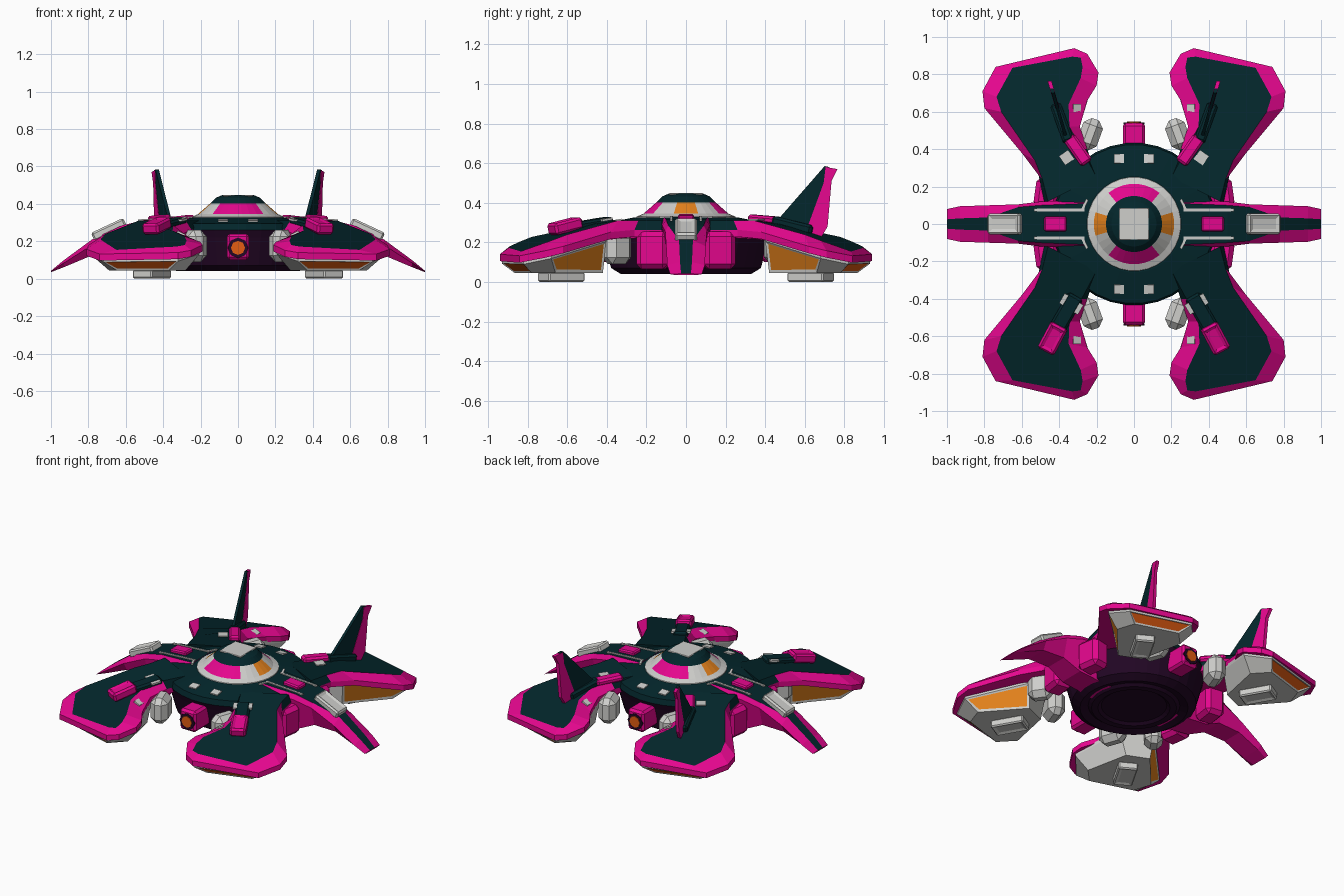
import bpy, bmesh, math
from mathutils import Matrix, Euler

if "Cube" in bpy.data.objects:
    bpy.data.objects.remove(bpy.data.objects["Cube"])

COLOURS = {
    "dark_teal": (0.001, 0.020, 0.025), "magenta": (0.78, 0.002, 0.27),
    "light_grey": (0.62, 0.62, 0.60), "orange": (0.80, 0.23, 0.012),
    "dark_purple": (0.016, 0.002, 0.018), "red_orange": (0.78, 0.11, 0.006)}
MATS = {}
for n, c in COLOURS.items():
    MATS[n] = bpy.data.materials.new(n)
    MATS[n].diffuse_color = (*c, 1)
NAMES = list(COLOURS)
T, M, G, O, P, R = range(6)

ONE = [(1, 1)]
SIDES = [(1, 1), (-1, 1)]
ENDS = [(1, 1), (1, -1)]
FRONT = [(1, -1), (-1, -1)]
QUADS = SIDES + FRONT


def finish(name, bm, signs=ONE):
    """Make one object per mirrored copy, keeping only the materials used."""
    used = sorted({f.material_index for f in bm.faces})
    for f in bm.faces:
        f.material_index = used.index(f.material_index)
    for sx, sy in signs:
        b = bm.copy()
        b.transform(Matrix.Diagonal((sx, sy, 1, 1)))
        bmesh.ops.recalc_face_normals(b, faces=b.faces[:])
        me = bpy.data.meshes.new(name)
        b.to_mesh(me)
        b.free()
        for i in used:
            me.materials.append(MATS[NAMES[i]])
        bpy.context.collection.objects.link(bpy.data.objects.new(name, me))
    bm.free()


def loft(loops, bands, cap0, cap1):
    """Skin equal-length loops; bands gives each strip a colour."""
    bm = bmesh.new()
    vs = [[bm.verts.new(p) for p in lp] for lp in loops]
    n = len(vs[0])
    for k, mat in enumerate(bands):
        for i in range(n):
            j = (i + 1) % n
            f = bm.faces.new((vs[k][i], vs[k][j], vs[k + 1][j], vs[k + 1][i]))
            f.material_index = mat(i) if callable(mat) else mat
    bm.faces.new(vs[0]).material_index = cap0
    bm.faces.new(vs[-1]).material_index = cap1
    bmesh.ops.recalc_face_normals(bm, faces=bm.faces[:])
    return bm


def circle(r, z, n):
    return [(r * math.cos((i + .5) * math.tau / n), r * math.sin((i + .5) * math.tau / n), z) for i in range(n)]


def box(name, c, size, mat, signs=ONE, rot=(0, 0, 0), bevel=0.0, inset=None):
    """Box with optional chamfer and an inset panel on its local top and bottom."""
    bm = bmesh.new()
    bmesh.ops.create_cube(bm, size=1, matrix=Matrix.Diagonal((*size, 1)))
    if bevel:
        bmesh.ops.bevel(bm, geom=bm.edges[:], offset=bevel, segments=1, affect='EDGES')
    for f in bm.faces:
        f.material_index = mat
    if inset is not None:
        bm.normal_update()
        fs = [f for f in bm.faces if abs(f.normal.z) > .9]
        bmesh.ops.inset_individual(bm, faces=fs, thickness=min(size[:2]) * .22, depth=-.008)
        for f in fs:
            f.material_index = inset
    e = Euler([math.radians(a) for a in rot]).to_matrix().to_4x4()
    bm.transform(Matrix.Translation(c) @ e)
    finish(name, bm, signs)


# Central hull: purple belly, teal deck
N = 32
finish("hull", loft([circle(r, z, N) for r, z in (
    (.20, .055), (.22, .04), (.26, .04), (.28, .055), (.33, .04), (.38, .07), (.42, .22),
    (.435, .26), (.425, .295), (.26, .326))], [P, P, P, P, P, P, P, T, T], P, T))


# Cockpit dome: grey ring, magenta front and back glass, orange side glass
def glass(i):
    a = (i + 1) * 360 / N % 180
    if abs(a - 90) < 40:
        return M
    return O if min(a, 180 - a) < 18 else G


finish("cockpit_dome", loft([circle(r, z, N) for r, z in (
    (.262, .30), (.25, .33), (.215, .345), (.15, .402), (.12, .432), (.085, .447))],
    [G, G, glass, T, T], T, T))
box("dome_cap", (0, 0, .444), (.16, .17, .009), G, bevel=.003)

# Diagonal wing pods
RIM = [(.20, .25), (.48, .12), (.51, .26), (.60, .38), (.80, .62), (.81, .71), (.74, .84), (.32, .94),
       (.25, .91), (.19, .81), (.20, .74), (.25, .66), (.29, .52), (.25, .40)]
DECK = [(.20, .25), (.46, .12), (.49, .24), (.53, .34), (.71, .60), (.735, .68), (.65, .835), (.33, .895),
        (.285, .89), (.275, .84), (.285, .78), (.35, .64), (.345, .52), (.28, .40)]


def lower(pts, dz, droop=0):
    """Lay points on the sloping pod surface, dz below it."""
    out = []
    for x, y in pts:
        s = .3 * x + .95 * y
        out.append((x, y, min(.311, .31 - .25 * (s - .5)) - dz - droop * max(0, s - .82)))
    return out


finish("wing_pod", loft([lower(RIM, .083), lower(RIM, .048), lower(DECK, 0, .2)],
                        [M, lambda i: T if i in (0, 1, 13) else M], M, T), QUADS)

# Grey landing housings under the pods, with inset orange lights
top = [(.775, .68), (.72, .82), (.32, .93), (.205, .80), (.30, .49), (.50, .40)]
low = [(.69, .66), (.65, .78), (.37, .865), (.28, .77), (.34, .48), (.48, .42)]
bm = loft([lower(top, .075), lower(top, .097), [(x, y, .045) for x, y in low]], [G, G], G, G)
bm.normal_update()
ends, sides = [], []
for f in bm.faces:
    c = f.calc_center_median()
    if .06 < c.z < .115 and f.normal.z < -.1:
        if f.normal.y > .4 and c.y > .8 and c.x < .6:
            ends.append(f)
        elif f.normal.x > .4 and c.y < .65:
            sides.append(f)
for fs, mat, t in ((ends, R, .012), (sides, O, .02)):
    bmesh.ops.inset_individual(bm, faces=fs, thickness=t, depth=-.004)
    for f in fs:
        f.material_index = mat
finish("landing_housing", bm, QUADS)
box("landing_foot", (.46, .63, .025), (.12, .21, .05), G, QUADS, (0, 0, -30), .008, G)

# Chamfered grey joints beside each pod neck
box("inner_joint", (.235, .48, .175), (.11, .17, .17), G, QUADS, (0, 0, 20), .035)
box("outer_joint", (.45, .35, .172), (.11, .15, .165), G, FRONT, (0, 0, -35), .035)

# Drooping side arms with a teal spine
loops = []
for x, w, c, zt, zb in ((.26, .13, .11, .327, .05), (.50, .12, .10, .314, .075), (.62, .105, .09, .285, .13),
                        (.78, .10, .035, .21, .125), (.93, .095, .03, .10, .062), (1.0, .08, .025, .042, .035)):
    s = min(.03, (zt - zb) * .4)
    loops.append([(x, -w * .7, zb), (x, -w, zt - s), (x, -c, zt), (x, c, zt), (x, w, zt - s), (x, w * .7, zb)])
finish("side_arm", loft(loops, [lambda i: T if i == 2 else M] * 5, M, M), SIDES)
box("arm_block", (.69, 0, .262), (.19, .11, .05), G, SIDES, (0, 25, 0), .01, G)
box("arm_hatch", (.42, 0, .322), (.12, .08, .035), M, SIDES, (0, 4, 0), .008)
box("arm_stripe", (.40, .075, .321), (.27, .014, .008), G, QUADS, (0, 3.5, 0))
box("deck_stripe", (.265, .10, .328), (.014, .07, .008), G, QUADS, (0, 0, 25))
box("arm_shoulder", (.465, .165, .16), (.13, .16, .19), M, QUADS, (0, 0, 8), .025)

# Engine ports at front and back
box("engine_port", (0, .46, .17), (.12, .16, .14), M, ENDS, bevel=.015)
for name, r, y, mat in (("engine_collar", .055, .537, P), ("engine_glow", .038, .541, R)):
    bm = bmesh.new()
    bmesh.ops.create_cone(bm, cap_ends=True, segments=8, radius1=r, radius2=r, depth=.012,
                          matrix=Matrix.Translation((0, y, .165)) @ Matrix.Rotation(math.pi / 2, 4, 'X'))
    for f in bm.faces:
        f.material_index = mat
    finish(name, bm, ENDS)


# Rear tail fins
def fin(name, prof, mat, half):
    loops = [[(.36 + (y - .45) * .29 + s * half, y, z) for y, z in prof] for s in (-1, 1)]
    finish(name, loft(loops, [mat], mat, mat), SIDES)


fin("tail_fin", [(.44, .27), (.46, .31), (.70, .585), (.725, .58), (.69, .45), (.62, .24)], T, .009)
fin("fin_trailing_edge", [(.60, .24), (.695, .50), (.705, .58), (.765, .57), (.735, .51), (.715, .28), (.68, .22)],
    M, .011)
box("fin_root", (.385, .54, .285), (.06, .22, .05), T, SIDES, (-13, 0, -20), .012)
box("fin_base_block", (.30, .395, .315), (.07, .17, .04), M, SIDES, (-4, 0, -35), .012)

# Front gun blocks on the pods
box("gun_block", (.435, .61, .282), (.10, .16, .06), M, FRONT, (-13, 0, -28), .012, M)
box("gun_fairing", (.36, .47, .296), (.09, .20, .04), T, FRONT, (-8, 0, -30), .012)

# Small grey deck plates
box("deck_plate", (.08, .35, .311), (.055, .05, .008), G, QUADS, (-10, 0, 0))
box("rear_neck_plate", (.36, .355, .313), (.06, .06, .008), G, SIDES, (0, 0, -35))
for x, y in ((.30, .45), (.37, .405)):
    box("front_neck_plate", (x, y, .315), (.035, .06, .012), G, FRONT, (-8, 0, -30))
box("pod_plate", (.305, .62, .242), (.045, .045, .012), G, QUADS, (0, -25, 0))

for m in bpy.data.materials:
    if m.users and not m.is_grease_pencil:
        m.use_nodes = True
        m.node_tree.nodes["Principled BSDF"].inputs["Base Color"].default_value = m.diffuse_color
